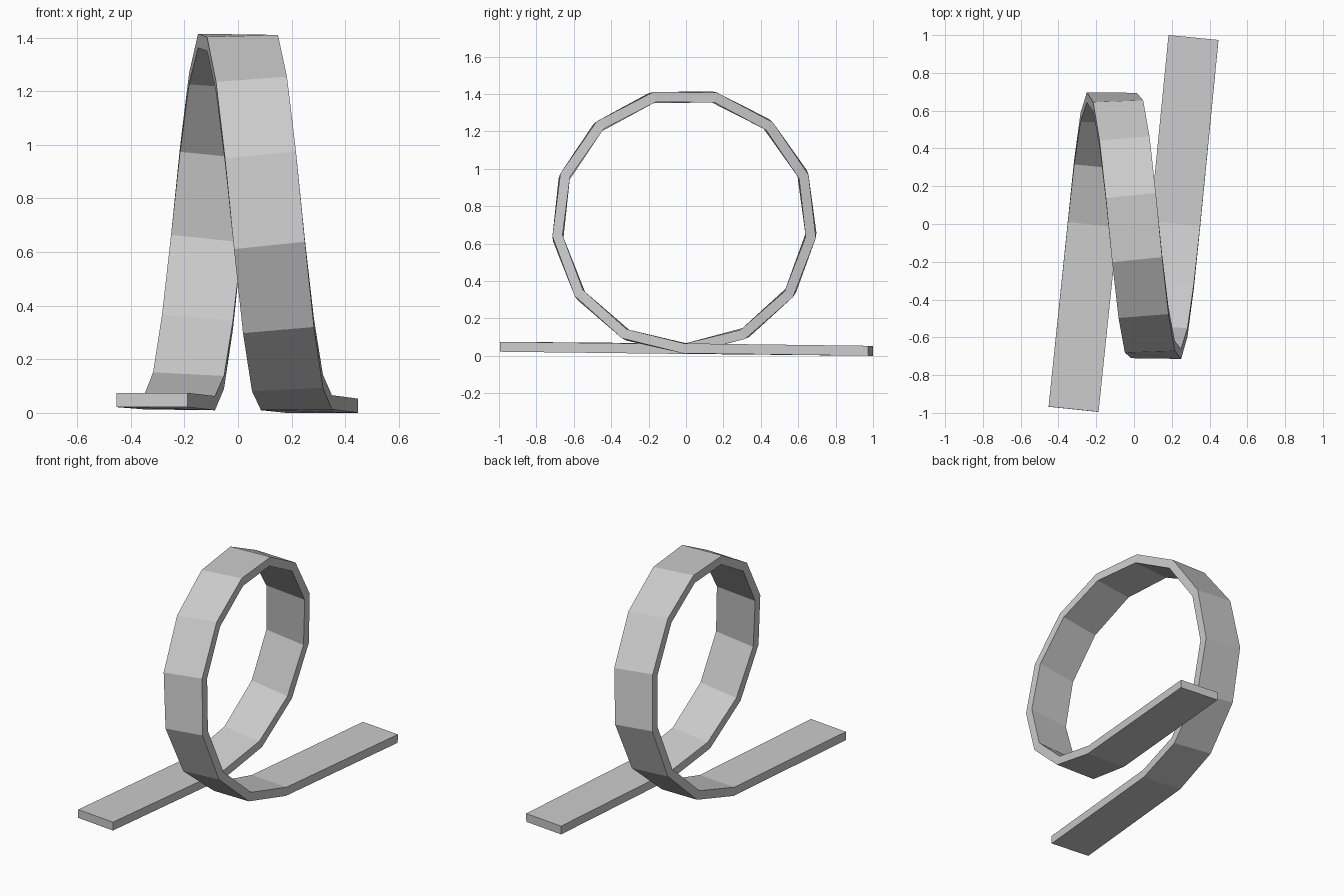
import bpy, bmesh, math
from mathutils import Vector, Matrix

if "Cube" in bpy.data.objects:
    bpy.data.objects.remove(bpy.data.objects["Cube"])

WIDTH, THICK = 0.266, 0.053
R, SIDES = 0.682, 13          # centreline radius and segments of the loop
HALF_SHIFT = 0.218            # sideways travel of the loop, each way from x = 0
BOTTOM = 0.038

# Centreline: straight lead-in, one helical turn, straight lead-out
tilt = Matrix.Rotation(math.radians(0.8), 3, 'X')
path = [Vector((-0.32, -0.981, 0.048))]
for k in range(SIDES + 1):
    a = 2 * math.pi * k / SIDES
    p = tilt @ Vector((0, R * math.sin(a), R - R * math.cos(a)))
    path.append(p + Vector((HALF_SHIFT * (2 * k / SIDES - 1), 0, BOTTOM)))
path.append(Vector((0.315, 0.987, 0.0265)))

# Sweep a flat rectangular section along the centreline with mitred joints
bm = bmesh.new()
rings = []
for i, p in enumerate(path):
    d_in = (p - path[max(i - 1, 0)]).normalized()
    d_out = (path[min(i + 1, len(path) - 1)] - p).normalized()
    t = (d_in + d_out).normalized()
    mitre = 1 / max(t.dot(d_in), t.dot(d_out))
    x = Vector((1, 0, 0))
    w = (x - t * x.dot(t)).normalized()
    n = w.cross(t)
    rings.append([bm.verts.new(p + w * u * WIDTH / 2 + n * v * mitre * THICK / 2)
                  for u, v in ((-1, -1), (1, -1), (1, 1), (-1, 1))])
for a, b in zip(rings, rings[1:]):
    for j in range(4):
        k = (j + 1) % 4
        bm.faces.new((a[j], a[k], b[k], b[j]))
bm.faces.new(rings[0])
bm.faces.new(rings[-1])
bmesh.ops.recalc_face_normals(bm, faces=bm.faces)

mesh = bpy.data.meshes.new("loop_track")
bm.to_mesh(mesh)
bm.free()
bpy.context.collection.objects.link(bpy.data.objects.new("loop_track", mesh))
